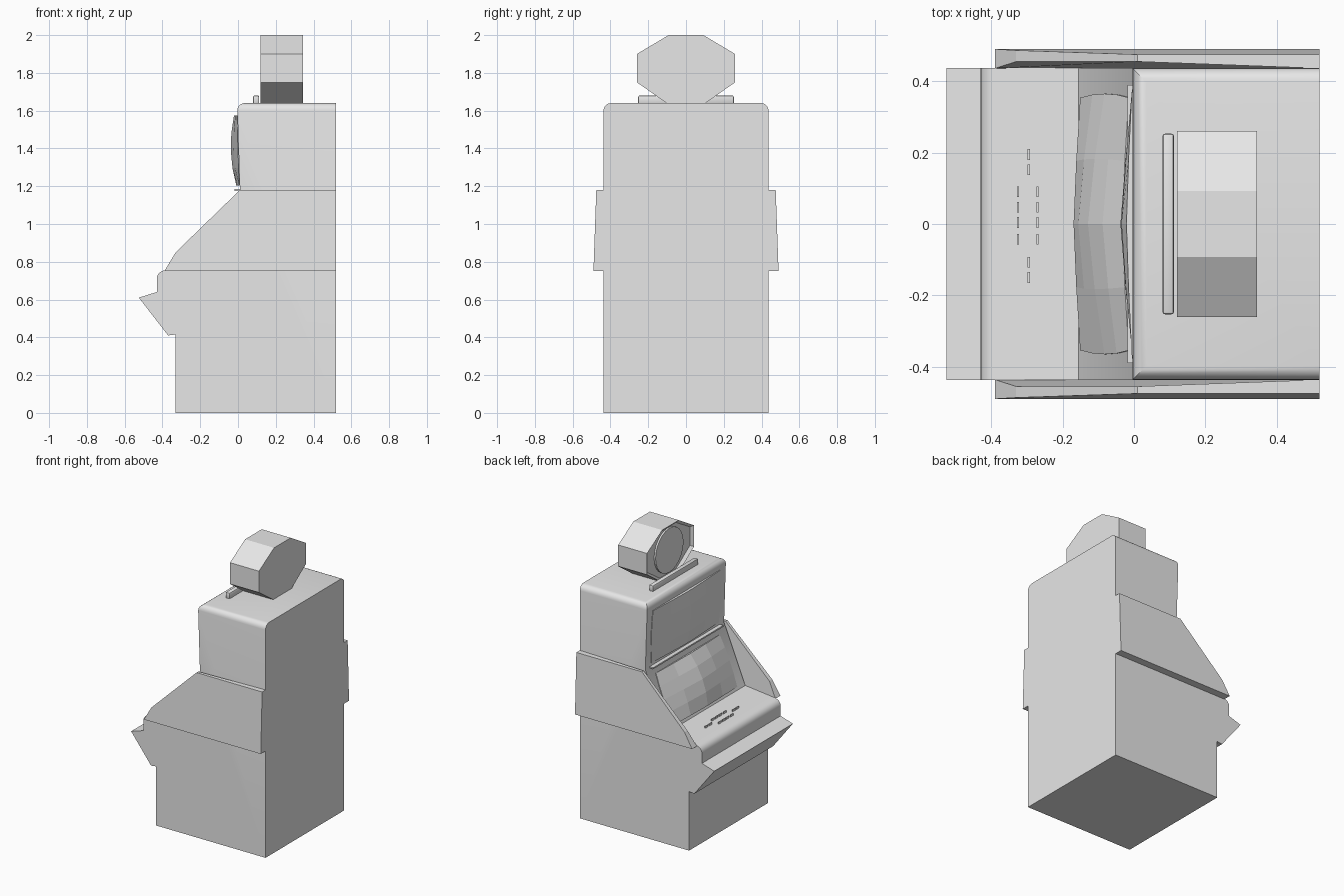
import bpy, bmesh, math
from mathutils import Vector

if "Cube" in bpy.data.objects:
    bpy.data.objects.remove(bpy.data.objects["Cube"], do_unlink=True)

grey = bpy.data.materials.new("plain grey")
grey.use_nodes = True
grey.diffuse_color = (0.8, 0.8, 0.8, 1)
grey.node_tree.nodes["Principled BSDF"].inputs["Base Color"].default_value = (0.8, 0.8, 0.8, 1)


def finish(name, bm, smooth=False):
    bmesh.ops.recalc_face_normals(bm, faces=bm.faces)
    mesh = bpy.data.meshes.new(name)
    bm.to_mesh(mesh)
    bm.free()
    mesh.materials.append(grey)
    obj = bpy.data.objects.new(name, mesh)
    bpy.context.collection.objects.link(obj)
    if smooth:
        bpy.ops.object.select_all(action="DESELECT")
        obj.select_set(True)
        bpy.context.view_layer.objects.active = obj
        bpy.ops.object.shade_smooth_by_angle(angle=math.radians(35))
    return obj


def loft(loop_a, loop_b):
    """Closed solid between two matching outlines."""
    bm = bmesh.new()
    a = [bm.verts.new(p) for p in loop_a]
    b = [bm.verts.new(p) for p in loop_b]
    bm.faces.new(a)
    bm.faces.new(b[::-1])
    for i in range(len(a)):
        j = (i + 1) % len(a)
        bm.faces.new((a[i], b[i], b[j], a[j]))
    return bm


def box(name, x, y, z, bevel=0):
    corners = [(x[0], z[0]), (x[1], z[0]), (x[1], z[1]), (x[0], z[1])]
    bm = loft([(u, y[0], w) for u, w in corners], [(u, y[1], w) for u, w in corners])
    if bevel:
        bmesh.ops.bevel(bm, geom=bm.edges[:], offset=bevel, segments=2, affect="EDGES", profile=0.5)
    return finish(name, bm, bevel > 0)


def glass(name, bottom, top, half_width, bulge, cells=4):
    """Bulging faceted pane between two xz points, facing -x."""
    bottom, top = Vector(bottom), Vector(top)
    along = (top - bottom).normalized()
    normal = Vector((-along.y, along.x))
    bm = bmesh.new()
    bmesh.ops.create_grid(bm, x_segments=cells, y_segments=cells, size=1)
    rim = [e for e in bm.edges if e.is_boundary]
    skirt = bmesh.ops.extrude_edge_only(bm, edges=rim)["geom"]
    back = {v for v in skirt if isinstance(v, bmesh.types.BMVert)}
    for v in bm.verts:
        u, w = v.co.x, v.co.y
        depth = 0.003 + bulge * (1 - abs(u) ** 1.3) * (1 - 0.6 * w * w)
        if v in back:
            depth = -0.01
        # slightly pulled-in corners
        u *= 1 - 0.03 * w * w
        p = bottom.lerp(top, (w + 1) / 2) + normal * depth
        v.co = (p.x, u * half_width, p.y)
    return finish(name, bm)


# Cabinet: one side profile swept across the width
W = 0.437
profile = [(-0.33, 0), (0.52, 0), (0.52, 1.64), (-0.005, 1.64), (0.01, 1.18),
           (-0.155, 0.78), (-0.43, 0.75), (-0.43, 0.64), (-0.525, 0.61),
           (-0.37, 0.41), (-0.33, 0.415)]
bm = loft([(x, -W, z) for x, z in profile], [(x, W, z) for x, z in profile])


def rounded(edge):
    a, b = (v.co for v in edge.verts)
    on_top = min(a.z, b.z) > 1.63 and min(a.x, b.x) < 0.5
    deck_front = max(a.x, b.x) < -0.42 and min(a.z, b.z) > 0.74
    return on_top or deck_front


bmesh.ops.bevel(bm, geom=[e for e in bm.edges if rounded(e)], offset=0.04,
                segments=5, affect="EDGES", profile=0.5)
finish("cabinet", bm, True)

# Side wings flanking the screen, leaning inwards towards the top
wing = [(0.52, 0.75), (-0.39, 0.75), (-0.33, 0.85), (0.01, 1.18), (0.52, 1.18)]
for side, label in ((1, "back"), (-1, "front")):
    outer = [(x, side * (0.49 - 0.035 * (z - 0.75)), z) for x, z in wing]
    inner = [(x, side * (0.455 if z > 0.8 and x < 0.1 else 0.436), z) for x, z in wing]
    finish("side_wing_" + label, loft(outer, inner))

# Screen, upper display and the lip between them
glass("screen", (-0.148, 0.80), (-0.012, 1.13), 0.365, 0.05)
glass("upper_display", (0.009, 1.205), (-0.003, 1.575), 0.385, 0.038)
box("display_lip", (-0.018, 0.02), (-0.39, 0.39), (1.174, 1.184))

# Deck buttons: two rows of four and a pair at each end
buttons = [(x, y) for x in (-0.325, -0.27) for y in (0.09, 0.047, 0.004, -0.043)]
buttons += [(-0.295, y) for y in (0.195, 0.152, -0.107, -0.15)]
for i, (x, y) in enumerate(buttons):
    z = 0.78 + (x + 0.155) * 0.11
    box("deck_button_%d" % (i + 1), (x - 0.003, x + 0.003), (y - 0.015, y + 0.015),
        (z - 0.005, z + 0.014))

# Topper: octagonal drum with a recessed front
half = [(0.10, 1.638), (0.26, 1.75), (0.26, 1.9), (0.092, 2.0)]
octagon = half + [(-y, z) for y, z in reversed(half)]
bm = loft([(0.12, y, z) for y, z in octagon], [(0.345, y, z) for y, z in octagon])
bmesh.ops.recalc_face_normals(bm, faces=bm.faces)
front = [f for f in bm.faces if f.normal.x < -0.9]
bmesh.ops.inset_region(bm, faces=front, thickness=0.02)
bmesh.ops.translate(bm, verts=front[0].verts[:], vec=(0.02, 0, 0))
finish("topper_drum", bm)

# Round dial inside the topper
ring = [(0.155 * math.cos(t * math.tau / 24), 1.822 + 0.155 * math.sin(t * math.tau / 24))
        for t in range(24)]
finish("topper_dial", loft([(0.128, y, z) for y, z in ring], [(0.145, y, z) for y, z in ring]))

# Bar lying in front of the topper
box("topper_bar", (0.08, 0.112), (-0.253, 0.253), (1.635, 1.68), 0.007)
